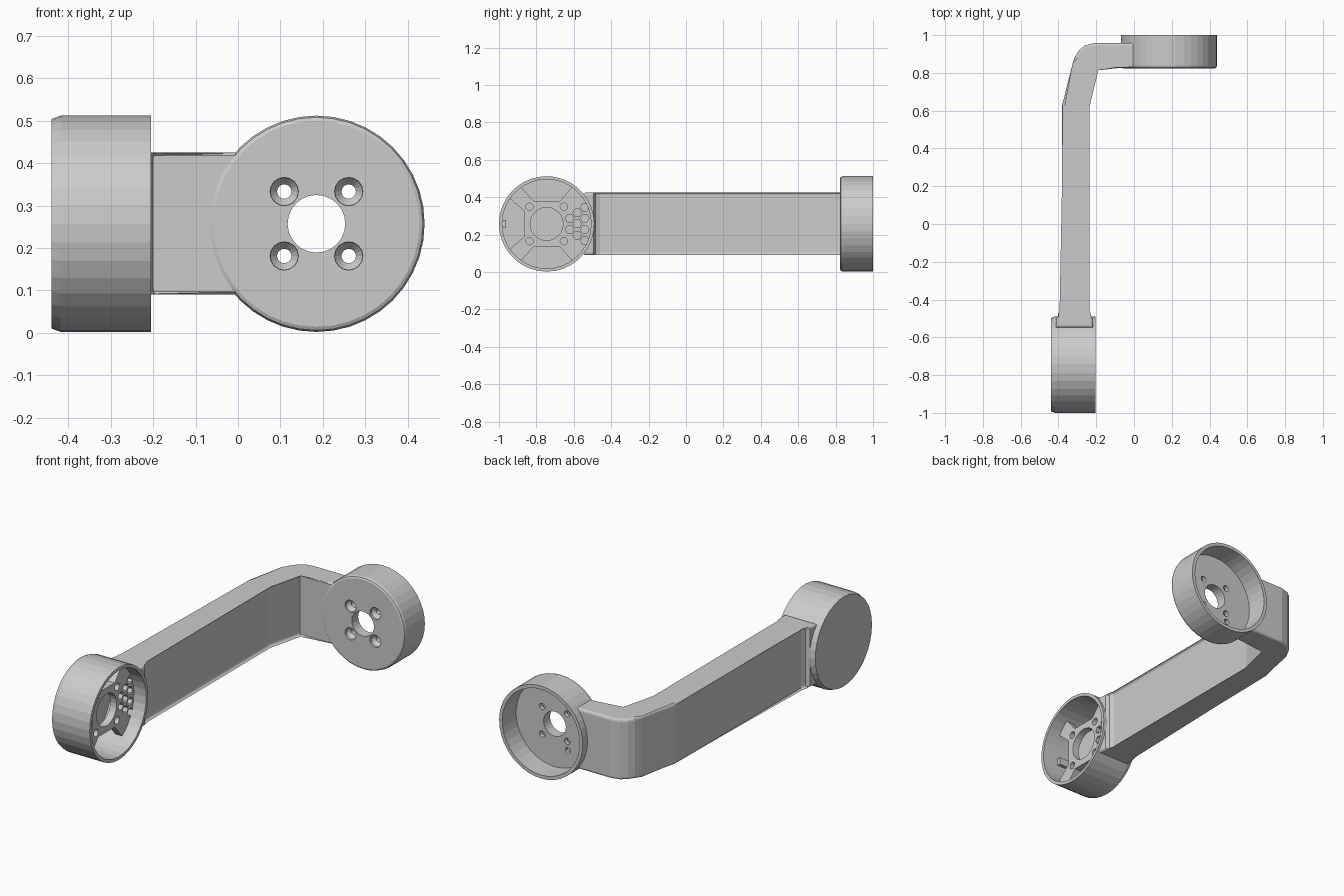
import bpy, bmesh, math
from mathutils import Vector

if "Cube" in bpy.data.objects:
    bpy.data.objects.remove(bpy.data.objects["Cube"])

CUP_A = Vector((0, -0.745, 0.257))   # axis along x
CUP_B = Vector((0.185, 0, 0.257))    # axis along y
MAP = {
    'x': lambda u, v, w: Vector((w, u, v)),   # u = y, v = z
    'y': lambda u, v, w: Vector((v, w, u)),   # u = z, v = x
    'z': lambda u, v, w: Vector((u, v, w)),
}


def finish(name, bm):
    bmesh.ops.recalc_face_normals(bm, faces=bm.faces)
    me = bpy.data.meshes.new(name)
    bm.to_mesh(me)
    bm.free()
    ob = bpy.data.objects.new(name, me)
    bpy.context.collection.objects.link(ob)
    return ob


def loft(name, rings, centre, axis, bevel=0):
    """Solid through equal-length rings of (u, v, w) points."""
    bm = bmesh.new()
    rows = [[bm.verts.new(centre + MAP[axis](*p)) for p in r] for r in rings]
    n = len(rows[0])
    for a, b in zip(rows, rows[1:]):
        for i in range(n):
            j = (i + 1) % n
            bm.faces.new((a[i], a[j], b[j], b[i]))
    caps = [bm.faces.new(rows[0][::-1]), bm.faces.new(rows[-1])]
    if bevel:
        edges = list({e for f in caps for e in f.edges})
        bmesh.ops.bevel(bm, geom=edges, offset=bevel, segments=3,
                        profile=0.5, affect='EDGES')
    return finish(name, bm)


def lathe(name, profile, centre, axis, n=36, at=(0, 0)):
    rings = [[(at[0] + r * math.cos(2 * math.pi * i / n),
               at[1] + r * math.sin(2 * math.pi * i / n), w)
              for i in range(n)] for r, w in profile]
    return loft(name, rings, centre, axis)


def prism(name, pts, w0, w1, centre, axis, bevel=0):
    return loft(name, [[(u, v, w) for u, v in pts] for w in (w0, w1)],
                centre, axis, bevel)


def boolean(target, tool, op='DIFFERENCE'):
    tool.hide_render = True
    m = target.modifiers.new('cut', 'BOOLEAN')
    m.operation, m.object, m.solver = op, tool, 'EXACT'
    bpy.context.view_layer.objects.active = target
    bpy.ops.object.modifier_apply(modifier=m.name)
    bpy.data.objects.remove(tool)


# Bent arm: plan outline raised to its height, long edges rounded
plan = [(-0.38, -0.55), (-0.415, -0.55), (-0.41, -0.495), (-0.39, -0.485),
        (-0.38, -0.46), (-0.38, 0.63), (-0.325, 0.85), (-0.312, 0.888),
        (-0.29, 0.92), (-0.26, 0.945), (-0.21, 0.958), (0.01, 0.958),
        (0.01, 0.828), (-0.20, 0.828), (-0.25, 0.62), (-0.25, -0.46),
        (-0.24, -0.485), (-0.22, -0.495), (-0.215, -0.55)][1:]
body = prism('bent_arm', plan, 0.09, 0.425, Vector(), 'z', bevel=0.014)

# Outer shells of both cups
boolean(body, lathe('shell_a', [(0.247, -0.44), (0.255, -0.418), (0.255, -0.205)],
                    CUP_A, 'x'), 'UNION')
boolean(body, lathe('shell_b', [(0.243, 0.824), (0.251, 0.828), (0.255, 0.84),
                                (0.255, 1.0)], CUP_B, 'y', 40), 'UNION')

# Hollow interiors
boolean(body, lathe('hollow_a', [(0.238, -0.42), (0.238, -0.1)], CUP_A, 'x'))
boolean(body, lathe('hollow_b', [(0.236, 0.88), (0.236, 1.1)], CUP_B, 'y', 40))

# Back cup: centre bore, countersunk screw holes, blind pin hole
boolean(body, lathe('bore_b', [(0.068, 0.7), (0.068, 1.1)], CUP_B, 'y', 24))
for u in (-0.076, 0.076):
    for v in (-0.076, 0.076):
        boolean(body, lathe('screw_b', [(0.034, 0.81), (0.033, 0.835), (0.017, 0.855),
                                        (0.017, 0.95)], CUP_B, 'y', 16, (u, v)))
boolean(body, lathe('pin_b', [(0.016, 0.86), (0.016, 0.95)], CUP_B, 'y', 12,
                    (-0.125, -0.08)))

# Mounting plate inside the front cup
plate = lathe('mounting_plate', [(0.244, -0.32), (0.244, -0.28)], CUP_A, 'x')
boolean(plate, lathe('bore_a', [(0.088, -0.4), (0.088, -0.2)], CUP_A, 'x', 24))
for u in (-0.092, 0.092):
    for v in (-0.092, 0.092):
        boolean(plate, lathe('screw_a', [(0.02, -0.4), (0.02, -0.2)], CUP_A, 'x',
                             12, (u, v)))

# Three tapered windows: front, top and bottom
for ang in (90, 180, 270):
    c, s = round(math.cos(math.radians(ang))), round(math.sin(math.radians(ang)))
    pts = [(0.122, -0.07), (0.27, -0.2), (0.27, 0.2), (0.122, 0.07)]
    boolean(plate, prism('window', [(c * a - s * b, s * a + c * b) for a, b in pts],
                         -0.4, -0.2, CUP_A, 'x'))

# Honeycomb vents on the arm side
for u, vs in ((0.122, (-0.03, 0.03)), (0.163, (-0.06, 0, 0.06)),
              (0.204, (-0.09, -0.03, 0.03, 0.09))):
    for v in vs:
        boolean(plate, lathe('vent', [(0.023, -0.4), (0.023, -0.2)], CUP_A, 'x',
                             6, (u, v)))

# Small locating tab on the front cup wall
prism('locating_tab', [(-0.244, -0.02), (-0.218, -0.02), (-0.218, 0.02), (-0.244, 0.02)],
      -0.425, -0.30, CUP_A, 'x')
